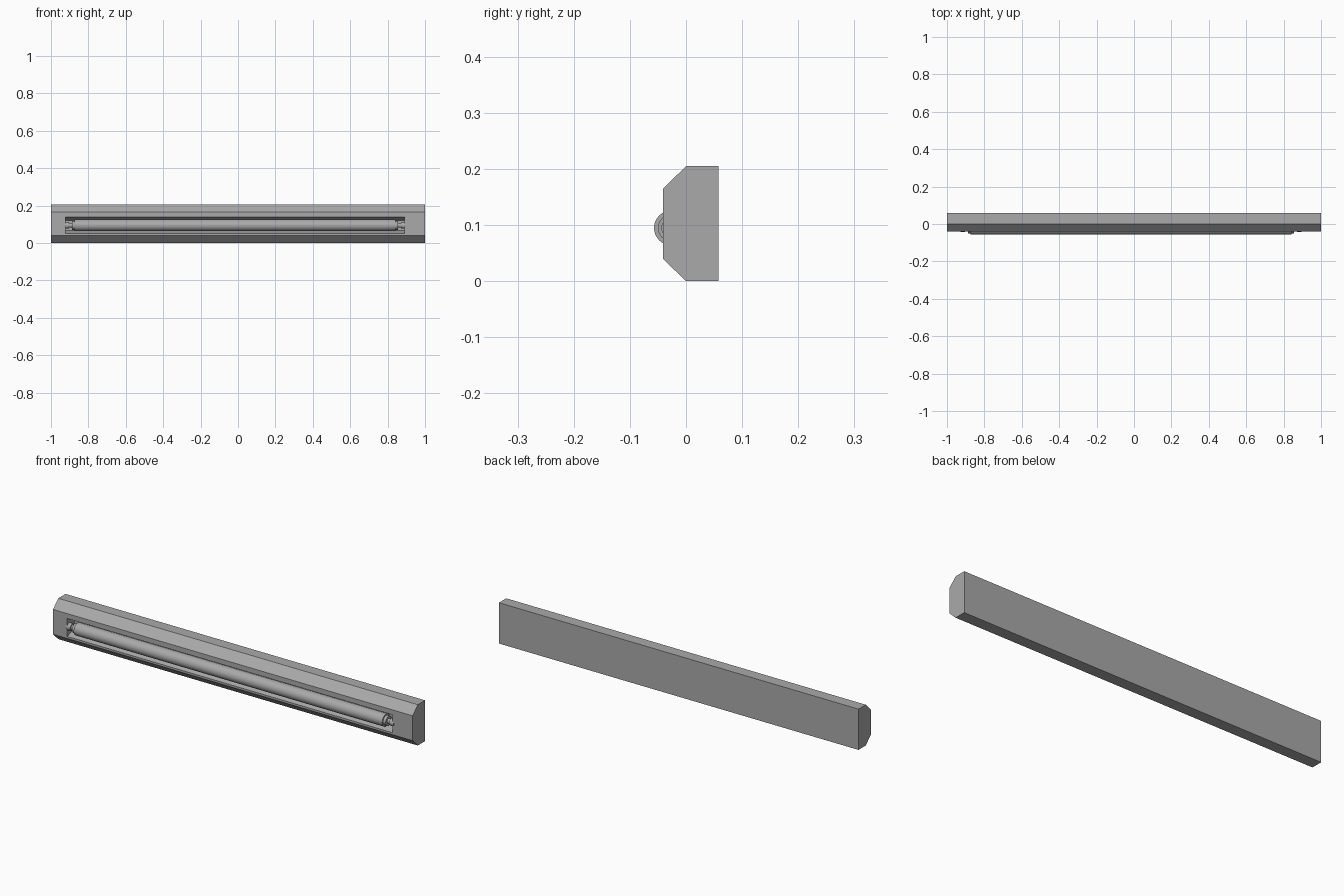
import bpy, bmesh, math
from mathutils import Vector, Matrix

cube = bpy.data.objects.get("Cube")
if cube:
    bpy.data.objects.remove(cube, do_unlink=True)

CX = -0.016                          # lamp centre along the housing
AXIS = Vector((CX, -0.026, 0.095))   # lamp axis


def material(name, value):
    m = bpy.data.materials.new(name)
    m.use_nodes = True
    col = (value, value, value, 1)
    m.diffuse_color = col
    m.node_tree.nodes["Principled BSDF"].inputs["Base Color"].default_value = col
    return m


grey = material("grey metal", 0.4)


def finish(name, bm):
    bmesh.ops.recalc_face_normals(bm, faces=bm.faces)
    mesh = bpy.data.meshes.new(name)
    bm.to_mesh(mesh)
    bm.free()
    mesh.materials.append(grey)
    ob = bpy.data.objects.new(name, mesh)
    bpy.context.collection.objects.link(ob)
    return ob


def prism(name, profile, x0, x1):
    """Extrude a (y, z) profile along x."""
    bm = bmesh.new()
    face = bm.faces.new([bm.verts.new((x0, y, z)) for y, z in profile])
    out = bmesh.ops.extrude_face_region(bm, geom=[face])["geom"]
    verts = [g for g in out if isinstance(g, bmesh.types.BMVert)]
    bmesh.ops.translate(bm, verts=verts, vec=(x1 - x0, 0, 0))
    return finish(name, bm)


def lathe(name, profile, side=1, steps=32):
    """Turn an (x, radius) profile about the lamp axis."""
    bm = bmesh.new()
    verts = [bm.verts.new((side * x, 0, r)) for x, r in profile]
    edges = [bm.edges.new(pair) for pair in zip(verts, verts[1:])]
    bmesh.ops.spin(bm, geom=verts + edges, axis=(1, 0, 0), cent=(0, 0, 0),
                   angle=math.tau, steps=steps)
    bmesh.ops.remove_doubles(bm, verts=bm.verts, dist=0.00001)
    bmesh.ops.transform(bm, matrix=Matrix.Translation(AXIS), verts=bm.verts)
    ob = finish(name, bm)
    bpy.ops.object.select_all(action="DESELECT")
    ob.select_set(True)
    bpy.context.view_layer.objects.active = ob
    bpy.ops.object.shade_smooth_by_angle(angle=math.radians(35))
    return ob


# Housing with chamfered front edges
housing = prism("housing", [(0.058, 0), (0, 0), (-0.041, 0.04), (-0.041, 0.165),
                            (0, 0.205), (0.058, 0.205)], -1, 1)

# Sloped reflector trough cut into the front
cutter = prism("trough_cutter", [(-0.061, 0.042), (-0.041, 0.05), (0.015, 0.068),
                                 (0.015, 0.122), (-0.041, 0.14), (-0.061, 0.148)],
               CX - 0.905, CX + 0.905)
cutter.hide_render = True
cut = housing.modifiers.new("trough", "BOOLEAN")
cut.operation, cut.solver, cut.object = "DIFFERENCE", "EXACT", cutter
bpy.context.view_layer.objects.active = housing
bpy.ops.object.modifier_apply(modifier=cut.name)
bpy.data.objects.remove(cutter, do_unlink=True)

# Fluorescent tube
lathe("tube", [(-0.858, 0), (-0.858, 0.031), (0.858, 0.031), (0.858, 0)])

# Stepped end caps and sockets, one per end
for label, side in (("left", 1), ("right", -1)):
    lathe(label + "_end_cap", [(0.855, 0), (0.855, 0.024), (0.872, 0.024),
                               (0.872, 0.012), (0.892, 0.012), (0.892, 0)], side)
    lathe(label + "_socket", [(0.887, 0), (0.887, 0.018), (0.912, 0.018),
                              (0.912, 0)], side)
